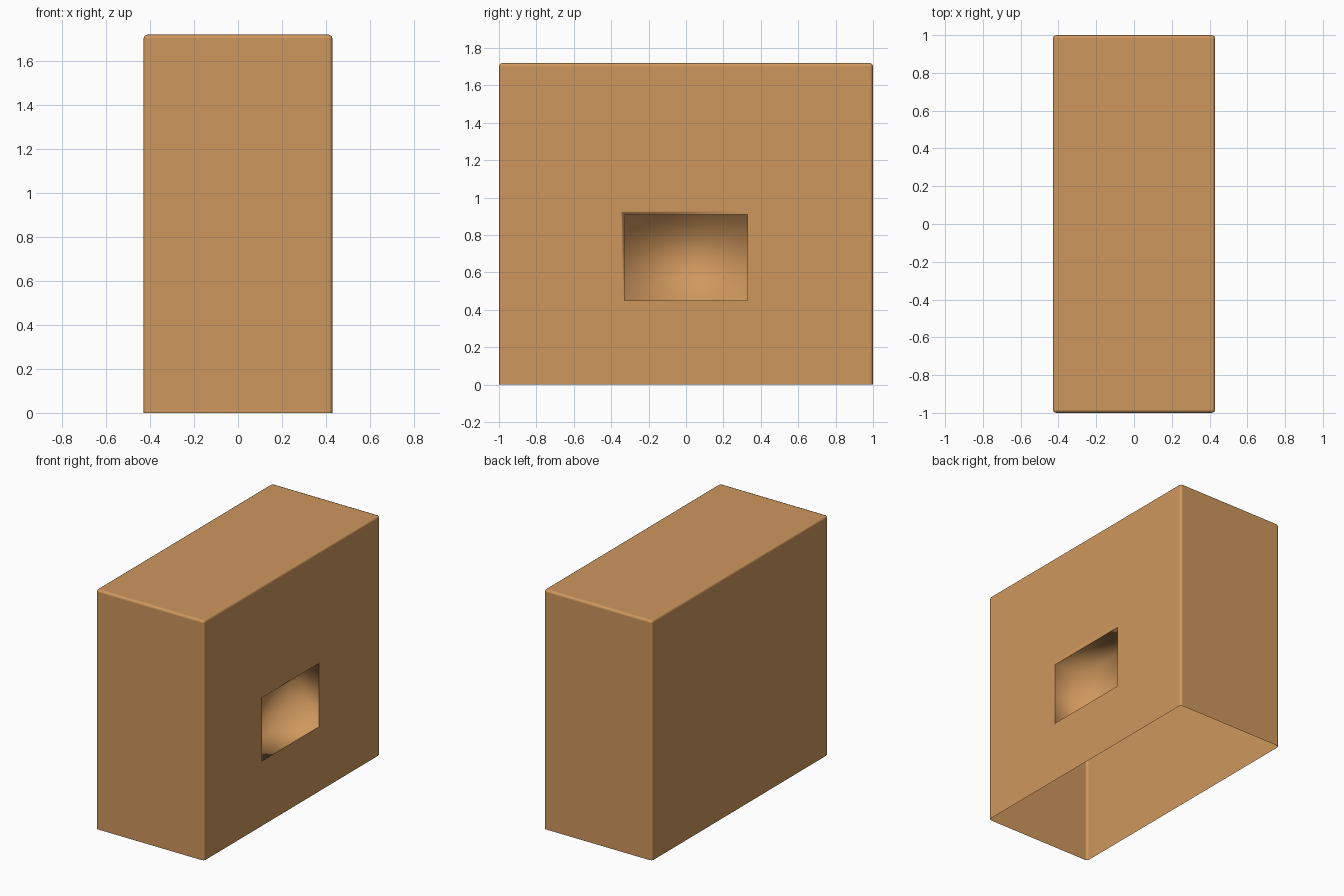
import bpy, bmesh

if "Cube" in bpy.data.objects:
    bpy.data.objects.remove(bpy.data.objects["Cube"])

W, L, H = 0.86, 2.0, 1.72          # outer size
Y, Z0, Z1, DEPTH = 0.33, 0.45, 0.91, 0.25   # recess opening and depth

bm = bmesh.new()
bmesh.ops.create_cube(bm, size=1)
for v in bm.verts:
    v.co = (v.co.x * W, v.co.y * L, (v.co.z + 0.5) * H)

# open underside
bm.normal_update()
bmesh.ops.delete(bm, geom=[f for f in bm.faces if f.normal.z < -0.5], context='FACES_ONLY')

# edges of the shell that get a small rounding
weight = bm.edges.layers.float.new('bevel_weight_edge')
for e in bm.edges:
    e[weight] = 0.0 if e.is_boundary else 1.0

# cut the outline of the recess
for co, no in (((0, -Y, 0), (0, 1, 0)), ((0, Y, 0), (0, 1, 0)),
               ((0, 0, Z0), (0, 0, 1)), ((0, 0, Z1), (0, 0, 1))):
    bmesh.ops.bisect_plane(bm, geom=bm.verts[:] + bm.edges[:] + bm.faces[:],
                           plane_co=co, plane_no=no)

# keep the rounding only on real corners after the cuts
bm.normal_update()
for e in bm.edges:
    e[weight] = 1.0 if len(e.link_faces) == 2 and e.calc_face_angle(0) > 1 else 0.0

# push the recess into the right side, with a rounded rim
panel = [f for f in bm.faces if f.normal.x > 0.5
         and abs(f.calc_center_median().y) < Y
         and Z0 < f.calc_center_median().z < Z1]
rim = list(panel[0].edges)
rim_ends = [[v.co.copy() for v in e.verts] for e in rim]
res = bmesh.ops.extrude_face_region(bm, geom=panel)
bmesh.ops.translate(bm, vec=(-DEPTH, 0, 0),
                    verts=[g for g in res['geom'] if isinstance(g, bmesh.types.BMVert)])
bmesh.ops.delete(bm, geom=[f for f in panel if f.is_valid], context='FACES_ONLY')
for e in bm.edges:
    a, b = e.verts[0].co, e.verts[1].co
    if any((a - p).length + (b - q).length < 1e-4 or (a - q).length + (b - p).length < 1e-4
           for p, q in rim_ends):
        e[weight] = 1.0
for f in bm.faces:
    f.smooth = True

mesh = bpy.data.meshes.new('block_shell')
bm.to_mesh(mesh)
bm.free()
shell = bpy.data.objects.new('block_shell', mesh)
bpy.context.collection.objects.link(shell)

bevel = shell.modifiers.new('rounded_edges', 'BEVEL')
bevel.limit_method = 'WEIGHT'
bevel.width = 0.018
bevel.segments = 2
bevel.harden_normals = True

mat = bpy.data.materials.new('tan')
mat.diffuse_color = (0.62, 0.31, 0.11, 1)
mat.use_nodes = True
mat.node_tree.nodes["Principled BSDF"].inputs["Base Color"].default_value = mat.diffuse_color
mesh.materials.append(mat)
